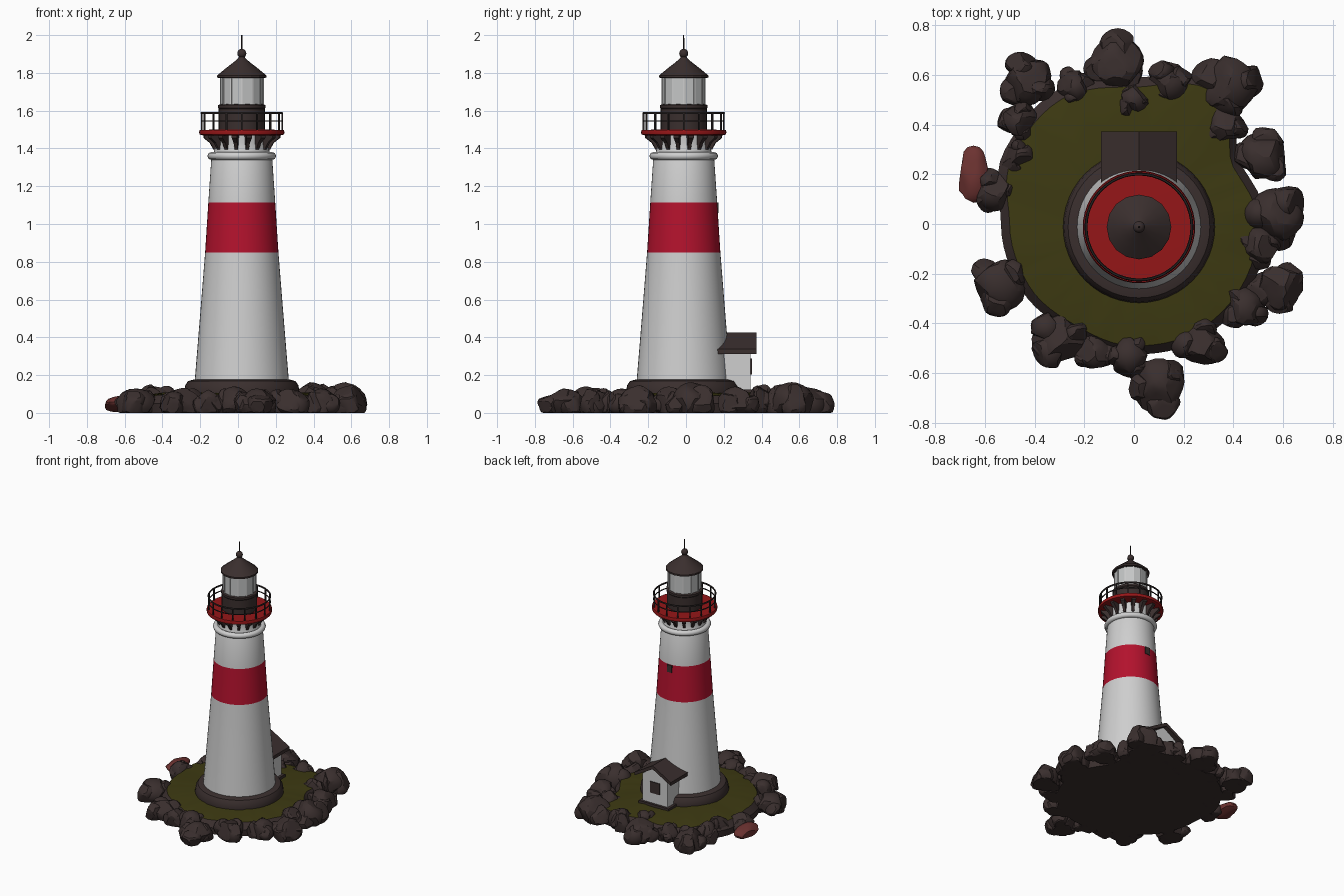
import bpy, bmesh, math, random
from mathutils import Vector, Matrix

if "Cube" in bpy.data.objects:
    bpy.data.objects.remove(bpy.data.objects["Cube"])

random.seed(7)
CX, CY = 0.02, -0.012          # tower axis
TAU = 2 * math.pi


def material(name, r, g, b):
    m = bpy.data.materials.new(name)
    m.diffuse_color = (r, g, b, 1)
    m.use_nodes = True
    m.node_tree.nodes["Principled BSDF"].inputs["Base Color"].default_value = m.diffuse_color
    return m


WHITE = material("white_paint", 0.62, 0.62, 0.62)
GLASS = material("pale_glass", 0.55, 0.56, 0.56)
CRIMSON = material("crimson_band", 0.45, 0.006, 0.026)
RED = material("deck_red", 0.30, 0.008, 0.009)
BROWN = material("dark_brown", 0.042, 0.028, 0.027)
BLACK = material("railing_dark", 0.022, 0.017, 0.017)
GRASS = material("olive_grass", 0.047, 0.042, 0.006)
RUST = material("reddish_rock", 0.15, 0.032, 0.030)


def finish(name, bm, mats, angle=35):
    bmesh.ops.recalc_face_normals(bm, faces=bm.faces[:])
    me = bpy.data.meshes.new(name)
    bm.to_mesh(me)
    bm.free()
    for m in mats:
        me.materials.append(m)
    for p in me.polygons:
        p.use_smooth = angle > 0
    if angle > 0:
        me.set_sharp_from_angle(angle=math.radians(angle))
    ob = bpy.data.objects.new(name, me)
    bpy.context.collection.objects.link(ob)
    return ob


def lathe(name, profile, mat, segs=48, angle=35, mats=None, rule=None):
    """Revolve (radius, z) points about the tower axis, with closed ends."""
    bm = bmesh.new()
    rings = [[bm.verts.new((CX + r * math.cos(TAU * i / segs), CY + r * math.sin(TAU * i / segs), z))
              for i in range(segs)] for r, z in profile]
    for a, b in zip(rings, rings[1:]):
        for i in range(segs):
            j = (i + 1) % segs
            f = bm.faces.new((a[i], a[j], b[j], b[i]))
            if rule:
                f.material_index = rule(f.calc_center_median().z)
    bm.faces.new(rings[0])
    bm.faces.new(rings[-1])
    return finish(name, bm, mats or [mat], angle)


def add_box(bm, centre, size, rot=None):
    m = Matrix.Translation(centre) @ (rot or Matrix()) @ Matrix.Diagonal((*size, 1))
    bmesh.ops.create_cube(bm, size=1, matrix=m)


def ring(name, R, r, z, mat, segs=48, sides=8):
    bm = bmesh.new()
    g = [[bm.verts.new((CX + (R + r * math.cos(TAU * j / sides)) * math.cos(TAU * i / segs),
                        CY + (R + r * math.cos(TAU * j / sides)) * math.sin(TAU * i / segs),
                        z + r * math.sin(TAU * j / sides))) for j in range(sides)] for i in range(segs)]
    for i in range(segs):
        for j in range(sides):
            k, l = (i + 1) % segs, (j + 1) % sides
            bm.faces.new((g[i][j], g[k][j], g[k][l], g[i][l]))
    return finish(name, bm, [mat], 60)


# island: rocky body with grass on its top
radii = [.50, .46, .62, .55, .58, .56, .50, .49, .47, .49, .50, .50]
bm = bmesh.new()
N = 72


def island_r(i):
    t = i / N * 12
    k, f = int(t) % 12, t % 1
    f = f * f * (3 - 2 * f)
    return radii[k] * (1 - f) + radii[(k + 1) % 12] * f


loops = []
for s, z in ((1.06, 0), (1.07, .05), (1.0, .092), (.8, .105), (.45, .108)):
    loops.append([bm.verts.new((s * island_r(i) * math.cos(TAU * i / N), s * island_r(i) * math.sin(TAU * i / N),
                                z + (random.uniform(-.004, .004) if z > .06 else 0))) for i in range(N)])
for n, (a, b) in enumerate(zip(loops, loops[1:])):
    for i in range(N):
        f = bm.faces.new((a[i], a[(i + 1) % N], b[(i + 1) % N], b[i]))
        f.material_index = int(n > 1)
bm.faces.new(loops[0])
bm.faces.new(loops[-1]).material_index = 1
finish("island_ground", bm, [BROWN, GRASS], 30)


# rocks: spheres chopped by random planes, flattened on the ground
def add_rock(bm, x, y, rx, ry, h):
    new = bmesh.ops.create_icosphere(bm, subdivisions=3, radius=1)["verts"]
    planes = [(Vector((random.gauss(0, 1), random.gauss(0, 1), random.gauss(0, .8))).normalized(),
               random.uniform(.68, .9)) for _ in range(13)]
    zc = .045
    for v in new:
        for n, d in planes:
            e = v.co.dot(n) - d
            if e > 0:
                v.co -= n * e
        v.co = Vector((x + v.co.x * rx, y + v.co.y * ry, max(0, zc + v.co.z * (h - zc) * 1.12)))


rocks = [(-.43, .58, .12, .14), (-.07, .64, .13, .14), (.38, .56, .14, .15), (.36, .40, .10, .14),
         (.52, .27, .12, .13), (.57, .03, .13, .15), (.50, -.09, .10, .13), (.58, -.25, .12, .14),
         (.44, -.34, .10, .12), (.27, -.48, .11, .13), (.10, -.65, .13, .12), (-.02, -.53, .10, .13),
         (-.16, -.51, .09, .12), (-.30, -.46, .13, .13), (-.54, -.24, .13, .12), (-.56, .13, .09, .12),
         (-.46, .27, .08, .13), (-.46, .41, .09, .14), (-.24, .55, .08, .12), (.14, .57, .10, .13),
         (0, .50, .08, .13)]
bm = bmesh.new()
for x, y, r, h in rocks:
    add_rock(bm, x, y, r * .88, r * .88, h)
    a = random.uniform(0, TAU)
    for k in range(3):
        t = a + k * TAU / 3 + random.uniform(-.4, .4)
        s = r * random.uniform(.48, .62)
        add_rock(bm, x + .52 * r * math.cos(t), y + .52 * r * math.sin(t), s, s, h * random.uniform(.7, .98))
finish("shore_rocks", bm, [BROWN], 22)
bm = bmesh.new()
add_rock(bm, -.645, .20, .075, .115, .085)
finish("reddish_rock", bm, [RUST], 22)

# tower plinth, shaft with painted band, collar
lathe("tower_plinth", [(.30, .06), (.305, .11), (.30, .145), (.285, .168), (.25, .178)], BROWN)
lathe("tower_shaft", [(.251, .15), (.245, .22), (.218, .55), (.194, .85), (.177, 1.115), (.161, 1.35),
                      (.146, 1.385), (.143, 1.43), (.148, 1.475)], None, 48, 35, [WHITE, CRIMSON],
      lambda z: int(.85 < z < 1.115))
ring("tower_collar", .161, .021, 1.36, WHITE)

# gallery deck with its brackets
lathe("gallery_deck", [(.20, 1.468), (.224, 1.474), (.226, 1.486), (.222, 1.498), (.12, 1.50)], RED)
bm = bmesh.new()
for i in range(16):
    c, s = math.cos(TAU * (i + .5) / 16), math.sin(TAU * (i + .5) / 16)
    sides = [[bm.verts.new((CX + r * c - w * s, CY + r * s + w * c, z))
              for r, z, w in ((.135, 1.395, k * .008), (.152, 1.395, k * .008), (.172, 1.43, k * .010),
                              (.205, 1.456, k * .014), (.205, 1.472, k * .014), (.135, 1.472, k * .014))]
             for k in (-1, 1)]
    bm.faces.new(sides[0])
    bm.faces.new(sides[1])
    for j in range(6):
        k = (j + 1) % 6
        bm.faces.new((sides[0][j], sides[0][k], sides[1][k], sides[1][j]))
finish("gallery_brackets", bm, [BROWN], 0)

# railing
bm = bmesh.new()
for i in range(16):
    t = TAU * i / 16
    add_box(bm, (CX + .213 * math.cos(t), CY + .213 * math.sin(t), 1.54), (.008, .008, .10),
            Matrix.Rotation(t, 4, 'Z'))
finish("railing_posts", bm, [BLACK], 0)
ring("railing_top", .213, .006, 1.588, BLACK, 48, 6)
ring("railing_middle", .213, .004, 1.545, BLACK, 48, 6)

# lantern room
lathe("lantern_base", [(.122, 1.49), (.122, 1.61), (.126, 1.615), (.126, 1.63), (.11, 1.634)], BROWN, 32)
lathe("lantern_glass", [(.113, 1.625), (.113, 1.79)], GLASS, 12, 0)
bm = bmesh.new()
for i in range(12):
    t = TAU * i / 12
    add_box(bm, (CX + .113 * math.cos(t), CY + .113 * math.sin(t), 1.705), (.007, .007, .155),
            Matrix.Rotation(t, 4, 'Z'))
finish("lantern_bars", bm, [WHITE], 0)
lathe("lantern_roof", [(.11, 1.772), (.130, 1.775), (.130, 1.787), (.085, 1.824), (.045, 1.855),
                       (.020, 1.876), (.014, 1.89)], BROWN, 16, 20)
bm = bmesh.new()
bmesh.ops.create_uvsphere(bm, u_segments=16, v_segments=10, radius=.024,
                          matrix=Matrix.Translation((CX, CY, 1.903)))
finish("roof_ball", bm, [BROWN], 60)
lathe("lightning_rod", [(.004, 1.91), (.003, 2.0)], BLACK, 6)

# small window high on the back of the tower
bm = bmesh.new()
add_box(bm, (CX, CY + .176, 1.085), (.04, .016, .055))
finish("tower_window", bm, [BROWN], 0)

# keeper's house at the back
bm = bmesh.new()
outline = ((-.105, .09), (.105, .09), (.105, .33), (0, .40), (-.105, .33))
ends = [[bm.verts.new((CX + x, y, z)) for x, z in outline] for y in (.12, .342)]
bm.faces.new(ends[0])
bm.faces.new(ends[1])
for j in range(5):
    k = (j + 1) % 5
    bm.faces.new((ends[0][j], ends[0][k], ends[1][k], ends[1][j]))
finish("house_walls", bm, [WHITE], 0)
bm = bmesh.new()
roof = ((-.152, .312), (0, .398), (.152, .312), (.152, .337), (0, .425), (-.152, .337))
ends = [[bm.verts.new((CX + x, y, z)) for x, z in roof] for y in (.14, .372)]
for e in ends:
    bm.faces.new((e[0], e[1], e[4], e[5]))
    bm.faces.new((e[1], e[2], e[3], e[4]))
for j in range(6):
    k = (j + 1) % 6
    bm.faces.new((ends[0][j], ends[0][k], ends[1][k], ends[1][j]))
finish("house_roof", bm, [BROWN], 0)
bm = bmesh.new()
add_box(bm, (CX, .26, .105), (.25, .20, .04))
finish("house_plinth", bm, [BROWN], 0)
bm = bmesh.new()
add_box(bm, (CX, .344, .245), (.08, .009, .085))
finish("house_window", bm, [BROWN], 0)
